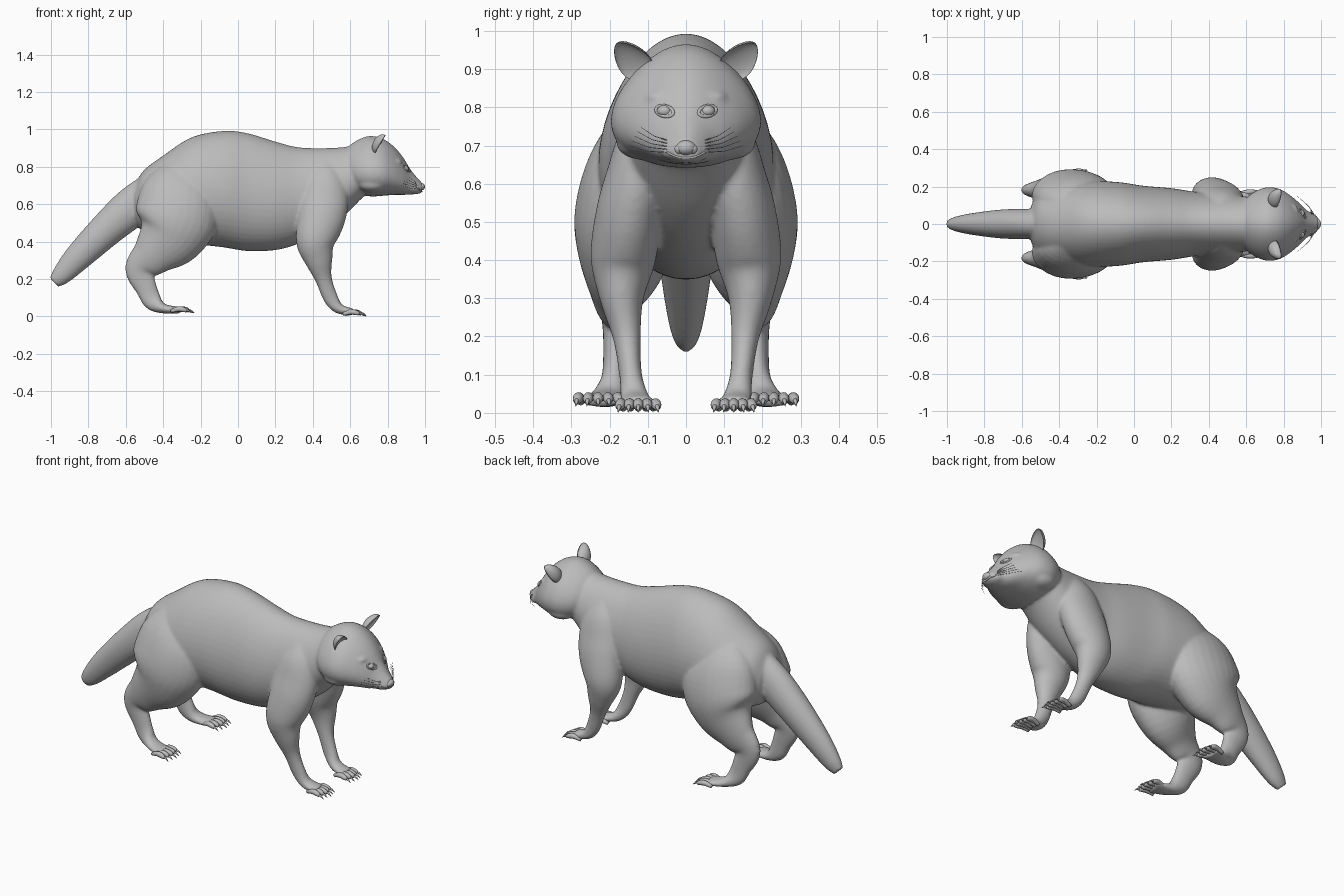
import bpy, bmesh, math
from mathutils import Vector, Matrix
from mathutils.bvhtree import BVHTree

cube = bpy.data.objects.get("Cube")
if cube:
    bpy.data.objects.remove(cube)

fur = bpy.data.materials.new("plain grey")
fur.use_nodes = True
GREY = (0.5, 0.5, 0.5, 1)
fur.diffuse_color = GREY
fur.node_tree.nodes["Principled BSDF"].inputs["Base Color"].default_value = GREY

SIDES = {"left": 1, "right": -1}   # +y is the animal's left, since it walks towards +x


def spline(stations, steps):
    """Smoothly fill in between stations."""
    pts = [Vector(s) for s in stations]
    ext = [pts[0] * 2 - pts[1]] + pts + [pts[-1] * 2 - pts[-2]]
    out = []
    for i in range(len(pts) - 1):
        a, b, c, d = ext[i:i + 4]
        for k in range(steps):
            t = k / steps
            out.append(0.5 * (2 * b + (c - a) * t + (2 * a - 5 * b + 4 * c - d) * t ** 2
                              + (3 * b - a - 3 * c + d) * t ** 3))
    return out + [pts[-1]]


def loft(bm, stations, side=1, pear=0, upright=False, sides=28, steps=5):
    """Skin oval rings; each station is x, y, z, depth radius, width radius."""
    rows = spline(stations, steps)
    centres = [Vector((r[0], r[1] * side, r[2])) for r in rows]
    rings = []
    for i, r in enumerate(rows):
        t = centres[min(i + 1, len(rows) - 1)] - centres[max(i - 1, 0)]
        t = Vector((1, 0, 0)) if upright else t.normalized()
        up = t.cross(Vector((0, 1, 0))).normalized()
        across = up.cross(t)
        ring = []
        for k in range(sides):
            a = math.tau * k / sides
            w = max(r[4], 0.001) * math.cos(a) * (1 - pear * math.sin(a))
            h = max(r[3], 0.001) * math.sin(a)
            ring.append(bm.verts.new(centres[i] + across * w + up * h))
        rings.append(ring)
    for lo, hi in zip(rings, rings[1:]):
        for k in range(sides):
            n = (k + 1) % sides
            bm.faces.new((lo[k], lo[n], hi[n], hi[k]))
    bm.faces.new(rings[0])
    bm.faces.new(rings[-1])


def trunk(bm, profile, pear):
    """Upright loft; each row is x, top, bottom, half width."""
    loft(bm, [(x, 0, (t + b) / 2, (t - b) / 2, w) for x, t, b, w in profile],
         pear=pear, upright=True, sides=48)


def ball(bm, centre, radii):
    m = Matrix.Translation(centre) @ Matrix.Diagonal((*radii, 1))
    return bmesh.ops.create_uvsphere(bm, u_segments=24, v_segments=16, radius=1, matrix=m)["verts"]


def finish(bm, name):
    bmesh.ops.recalc_face_normals(bm, faces=bm.faces)
    for f in bm.faces:
        f.smooth = True
    mesh = bpy.data.meshes.new(name)
    bm.to_mesh(mesh)
    bm.free()
    mesh.materials.append(fur)
    ob = bpy.data.objects.new(name, mesh)
    bpy.context.collection.objects.link(ob)
    return ob


# Body, head, legs and tail, fused into one smooth skin
bm = bmesh.new()
trunk(bm, [(-.55, .71, .5, .1), (-.5, .785, .45, .17), (-.4, .86, .42, .205),
           (-.25, .957, .39, .228), (-.08, .992, .37, .222), (.05, .98, .35, .203),
           (.2, .935, .355, .19), (.32, .905, .388, .172), (.45, .9, .45, .162),
           (.56, .905, .53, .15), (.66, .92, .63, .135), (.72, .9, .68, .1)], .12)
trunk(bm, [(.58, .9, .72, .11), (.63, .938, .67, .158), (.7, .965, .643, .188),
           (.77, .952, .645, .184), (.83, .912, .65, .152), (.88, .855, .65, .112),
           (.92, .79, .652, .074), (.96, .74, .655, .05), (.985, .715, .662, .033)], .28)
loft(bm, [(-.42, 0, .72, .08, .07), (-.56, 0, .592, .105, .08), (-.7, 0, .468, .093, .078),
          (-.85, 0, .322, .075, .06), (-.94, 0, .225, .055, .042), (-.983, 0, .182, .034, .025)])
for s in SIDES.values():
    loft(bm, [(-.29, .07, .81, .1, .06), (-.315, .122, .67, .2, .12), (-.328, .155, .53, .223, .135),
              (-.372, .165, .42, .18, .12), (-.46, .182, .325, .115, .07), (-.525, .182, .25, .08, .04),
              (-.49, .185, .15, .058, .032), (-.455, .19, .08, .05, .034),
              (-.4, .205, .043, .027, .045), (-.31, .227, .033, .017, .055)], s)
    loft(bm, [(.465, .065, .8, .07, .055), (.465, .1, .72, .11, .075), (.46, .124, .62, .13, .084),
              (.445, .148, .52, .126, .088), (.415, .165, .4, .105, .085), (.432, .168, .3, .075, .058),
              (.458, .155, .2, .045, .037), (.495, .145, .1, .04, .03), (.54, .135, .042, .028, .038),
              (.615, .125, .025, .016, .048)], s)
    ball(bm, (.852, .06 * s, .826), (.028, .048, .018))   # brow
    ball(bm, (.935, .03 * s, .685), (.04, .036, .026))    # whisker pad
    ball(bm, (.72, .115 * s, .708), (.08, .068, .045))    # cheek
body = finish(bm, "body")
remesh = body.modifiers.new("fuse", 'REMESH')
remesh.mode = 'VOXEL'
remesh.voxel_size = 0.008
remesh.use_smooth_shade = True
relax = body.modifiers.new("relax", 'SMOOTH')
relax.factor = 0.5
relax.iterations = 8

# Skin lookup for placing face details
bpy.context.view_layer.update()
skin = BVHTree.FromObject(body, bpy.context.evaluated_depsgraph_get())


def on_face(y, z):
    hit = skin.ray_cast(Vector((2, y, z)), Vector((-1, 0, 0)))[0]
    return hit if hit else Vector((.88, y, z))


def cord(name, points, radius, cyclic=False, tapered=False):
    curve = bpy.data.curves.new(name, 'CURVE')
    curve.dimensions = '3D'
    curve.bevel_depth = radius
    curve.bevel_resolution = 2
    curve.use_fill_caps = True
    line = curve.splines.new('POLY')
    line.points.add(len(points) - 1)
    for i, p in enumerate(points):
        line.points[i].co = (*p, 1)
        line.points[i].radius = 1 - .8 * i / len(points) if tapered else 1
    line.use_cyclic_u = cyclic
    line.use_smooth = True
    curve.materials.append(fur)
    bpy.context.collection.objects.link(bpy.data.objects.new(name, curve))


def toes(name, x, y, z, gap, s):
    """Five fanned toes with claws."""
    bm = bmesh.new()
    for i in range(-2, 3):
        x0, y0, fan = x - .007 * abs(i), y + i * gap, i * .06
        toe = [(-.04, -.004, .009), (0, .008, .014), (.03, .004, .013), (.045, -.003, .008)]
        claw = [(.038, .002, .006), (.055, -.002, .005), (.072, -.014, .001)]
        for part in (toe, claw):
            loft(bm, [(x0 + d, y0 + d * fan, z + h, r, r) for d, h, r in part], s, sides=12, steps=3)
    finish(bm, name)


for label, s in SIDES.items():
    toes(label + "_front_toes", .616, .125, .016, .022, s)
    toes(label + "_hind_toes", -.305, .23, .032, .025, s)

    # Cupped ear, leaning outwards and forwards
    bm = bmesh.new()
    verts = ball(bm, (0, 0, 0), (1, 1, 1))
    for v in verts:
        if v.co.x > 0:
            v.co.x *= -.45
        v.co = Vector((v.co.x * .04, v.co.y * .042 * (1 - .3 * v.co.z), v.co.z * .064))
    turn = (Matrix.Rotation(-.72 * s, 4, 'X') @ Matrix.Rotation(.4, 4, 'Y')
            @ Matrix.Rotation(.35 * s, 4, 'Z'))
    bm.transform(Matrix.Translation((.762, .142 * s, .922)) @ turn)
    finish(bm, label + "_ear")

    # Eye with lids
    bm = bmesh.new()
    ball(bm, on_face(.056 * s, .79) - Vector((.008, 0, 0)), (.018, .02, .016))
    finish(bm, label + "_eye")
    rim = [math.tau * k / 16 for k in range(16)]
    cord(label + "_eyelids", [on_face(s * (.056 + .023 * math.cos(a)),
                                      .79 + .014 * math.sin(a) + .004 * math.cos(a))
                              for a in rim], .0045, cyclic=True)

    # Whiskers sweeping back from the muzzle
    for k in range(5):
        root = on_face(s * .05, .682 + .008 * k)
        tip = Vector((.87 + .01 * k, s * (.15 - .008 * k), .70 + .012 * k))
        bend = (root + tip) / 2 + Vector((.012, 0, -.006))
        cord(f"{label}_whisker_{k + 1}", [root, bend, tip], .0012, tapered=True)

# Nose pad with nostril wings
bm = bmesh.new()
ball(bm, (.978, 0, .694), (.022, .026, .02))
for s in SIDES.values():
    ball(bm, (.976, .018 * s, .69), (.016, .013, .014))
finish(bm, "nose")

# Lip line
cord("lips", [on_face(k * .008, .667 + .0004 * k * k) for k in range(-6, 7)], .003)
